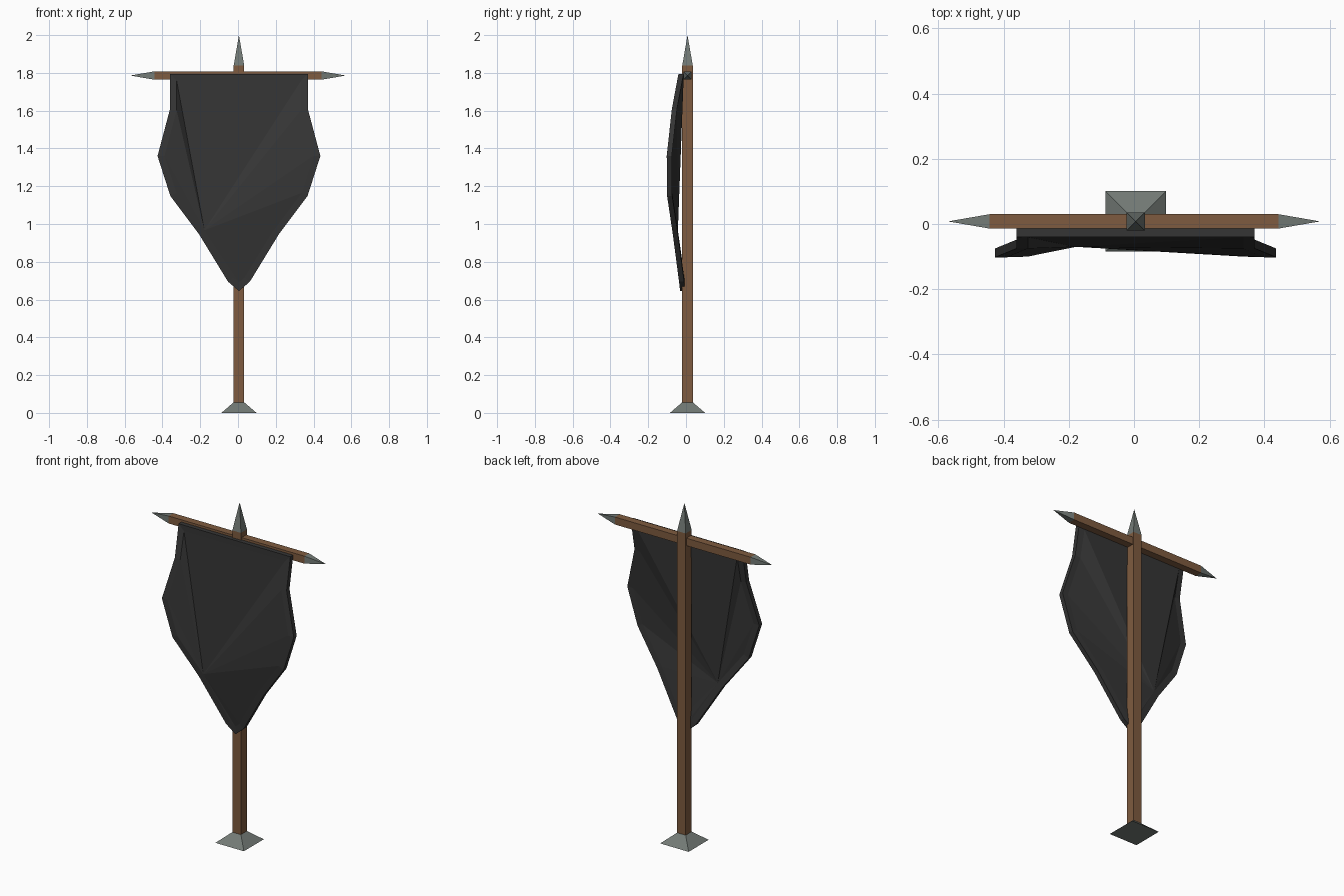
import bpy, bmesh
from math import pi, sqrt
from mathutils import Matrix, Vector

default = bpy.data.objects.get("Cube")
if default:
    bpy.data.objects.remove(default, do_unlink=True)


def material(name, rgb):
    m = bpy.data.materials.new(name)
    m.use_nodes = True
    colour = (*rgb, 1)
    m.diffuse_color = colour
    node = m.node_tree.nodes["Principled BSDF"]
    node.inputs["Base Color"].default_value = colour
    node.inputs["Roughness"].default_value = 0.9
    return m


wood = material("brown wood", (0.21, 0.105, 0.05))
metal = material("grey metal", (0.17, 0.195, 0.18))
cloth = material("black cloth", (0.036, 0.036, 0.036))


def add_object(name, bm, mat):
    bmesh.ops.recalc_face_normals(bm, faces=bm.faces)
    mesh = bpy.data.meshes.new(name)
    bm.to_mesh(mesh)
    bm.free()
    mesh.materials.append(mat)
    ob = bpy.data.objects.new(name, mesh)
    bpy.context.collection.objects.link(ob)
    return ob


def square_bar(name, start, end, half_start, half_end, mat):
    """Four-sided bar, frustum or spike between two points."""
    start, end = Vector(start), Vector(end)
    axis = end - start
    bm = bmesh.new()
    bmesh.ops.create_cone(bm, cap_ends=True, segments=4, depth=axis.length,
                          radius1=half_start * sqrt(2), radius2=half_end * sqrt(2),
                          matrix=Matrix.Rotation(pi / 4, 4, 'Z'))
    bmesh.ops.remove_doubles(bm, verts=bm.verts, dist=0.0001)
    turn = axis.to_track_quat('Z', 'Y').to_matrix().to_4x4()
    bm.transform(Matrix.Translation((start + end) / 2) @ turn)
    return add_object(name, bm, mat)


# Pole with foot and spearhead
cx, cy = 0.005, 0.008
square_bar("foot", (cx, cy, 0), (cx, cy, 0.056), 0.093, 0.028, metal)
square_bar("pole", (cx, cy, 0.056), (cx, cy, 1.838), 0.028, 0.028, wood)
square_bar("spearhead", (cx, cy, 1.838), (cx, cy, 2), 0.028, 0, metal)

# Crossbar with pointed ends
bar_z = 1.786
square_bar("crossbar", (-0.443, cy, bar_z), (0.443, cy, bar_z), 0.022, 0.022, wood)
for side, label in ((1, "left"), (-1, "right")):
    square_bar(label + "_bar_tip", (side * 0.443, cy, bar_z),
               (side * 0.57, cy, bar_z), 0.022, 0, metal)

# Banner outline: half width, front depth, height, from top to bottom
half = [(0.365, -0.04, 1.795), (0.365, -0.075, 1.608), (0.431, -0.102, 1.36),
        (0.363, -0.10, 1.148), (0.212, -0.07, 0.947), (0.058, -0.037, 0.695)]
tip = (0, -0.031, 0.645)
outline = [Vector(p) for p in half + [tip]]
outline += [Vector((-x, y, z)) for x, y, z in reversed(half)]
for p in outline:
    p.x += cx


def inset(points, width):
    """Mitred inward offset in the front plane, keeping the depth."""
    result = []
    for i, p in enumerate(points):
        before, after = points[i - 1], points[(i + 1) % len(points)]
        n1 = Vector((p.z - before.z, before.x - p.x)).normalized()
        n2 = Vector((after.z - p.z, p.x - after.x)).normalized()
        move = (n1 + n2) * width / (1 + n1.dot(n2))
        result.append(p + Vector((move.x, 0, move.y)))
    return result


# Banner: front and back panels with a rim, joined by the edge
bm = bmesh.new()
thickness = Vector((0, 0.027, 0))
inner = inset(outline, 0.035)
rings = [[bm.verts.new(p) for p in ring] for ring in
         (inner, outline,
          [p + thickness for p in outline], [p + thickness for p in inner])]
count = len(outline)
for a, b in zip(rings, rings[1:]):
    for i in range(count):
        j = (i + 1) % count
        bm.faces.new((a[i], a[j], b[j], b[i]))
# Sagging panels, fanned from a lower corner
for ring, hub in ((rings[0], 8), (rings[3], 8)):
    for k in range(1, count - 1):
        bm.faces.new((ring[hub], ring[(hub + k) % count], ring[(hub + k + 1) % count]))
add_object("banner", bm, cloth)
